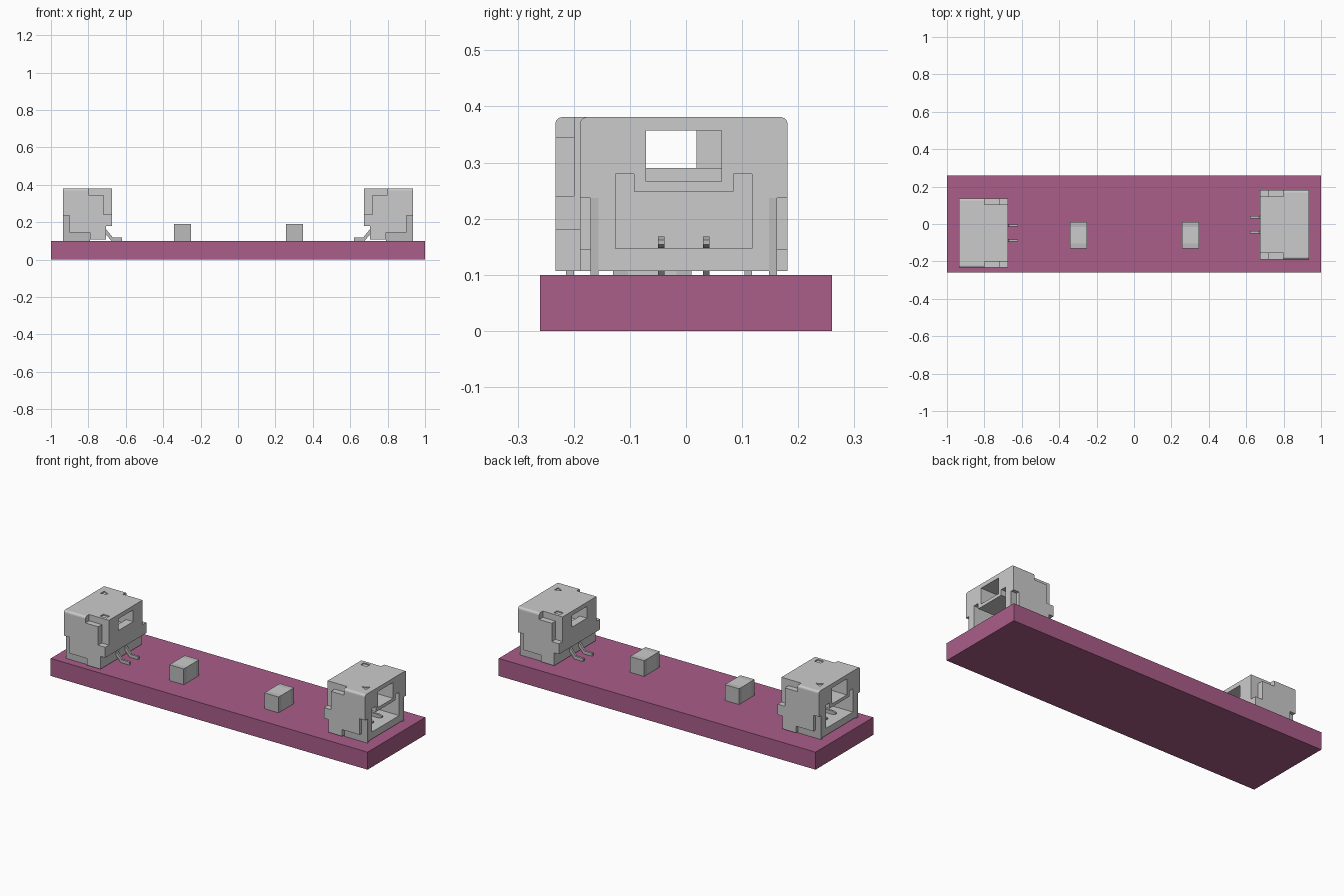
import bpy, bmesh, math

if "Cube" in bpy.data.objects:
    bpy.data.objects.remove(bpy.data.objects["Cube"])


def material(name, rgb):
    m = bpy.data.materials.new(name)
    m.diffuse_color = (*rgb, 1)
    m.use_nodes = True
    m.node_tree.nodes["Principled BSDF"].inputs["Base Color"].default_value = m.diffuse_color
    return m


BOARD = material("board_purple", (0.40, 0.11, 0.25))
METAL = material("metal_grey", (0.5, 0.5, 0.5))


def prism(name, pts, axis, lo, hi, mat=None):
    """Extrude a 2D outline along an axis: x takes (y,z), y takes (x,z), z takes (x,y)."""
    place = {"x": lambda u, v, t: (t, u, v),
             "y": lambda u, v, t: (u, t, v),
             "z": lambda u, v, t: (u, v, t)}[axis]
    bm = bmesh.new()
    a = [bm.verts.new(place(u, v, lo)) for u, v in pts]
    b = [bm.verts.new(place(u, v, hi)) for u, v in pts]
    bm.faces.new(a)
    bm.faces.new(b)
    for i in range(len(pts)):
        j = (i + 1) % len(pts)
        bm.faces.new((a[i], a[j], b[j], b[i]))
    bmesh.ops.recalc_face_normals(bm, faces=bm.faces)
    me = bpy.data.meshes.new(name)
    bm.to_mesh(me)
    bm.free()
    ob = bpy.data.objects.new(name, me)
    bpy.context.collection.objects.link(ob)
    if mat:
        me.materials.append(mat)
    return ob


def rect(u0, u1, v0, v1):
    return [(u0, v0), (u1, v0), (u1, v1), (u0, v1)]


def cut(ob, cutter):
    mod = ob.modifiers.new("cut", "BOOLEAN")
    mod.operation = "DIFFERENCE"
    mod.solver = "EXACT"
    mod.object = cutter
    bpy.context.view_layer.objects.active = ob
    bpy.ops.object.modifier_apply(modifier=mod.name)
    bpy.data.objects.remove(cutter)


# Circuit board
prism("board", rect(-1, 1, -0.26, 0.26), "z", 0, 0.1, BOARD)

# Chip components with metal end caps
for side, x in (("left", -0.297), ("right", 0.302)):
    prism(f"{side}_chip_body", rect(x - 0.045, x + 0.045, -0.103, -0.017), "z", 0.1, 0.19)
    for end, y in (("front", -0.13), ("back", -0.017)):
        prism(f"{side}_chip_cap_{end}", rect(x - 0.045, x + 0.045, y, y + 0.027), "z", 0.1, 0.19, METAL)

# Connector housing: outer block with rounded top edges
W, T, R = 0.185, 0.381, 0.012
arc = [(W - R + R * math.cos(a), T - R + R * math.sin(a))
       for a in (math.radians(d) for d in (0, 30, 60, 90))]
outline = [(-W, 0.107), (W, 0.107)] + arc + [(-y, z) for y, z in reversed(arc)]
housing = prism("right_connector_housing", outline, "x", 0.675, 0.935)

# Stepped rear shoulders and solder tab recesses on both sides
shoulder = [(0.66, 0.4), (0.80, 0.4), (0.80, 0.345), (0.72, 0.345), (0.72, 0.24), (0.66, 0.24)]
recess = [(0.79, 0.09), (0.79, 0.145), (0.9, 0.145), (0.9, 0.237), (0.95, 0.237), (0.95, 0.09)]
for y0, y1 in ((0.152, 0.2), (-0.2, -0.152)):
    cut(housing, prism("cutter", shoulder, "y", y0, y1))
    cut(housing, prism("cutter", recess, "y", y0, y1))

# Rear undercut, plug cavity, latch window
cut(housing, prism("cutter", rect(0.66, 0.705, 0.09, 0.18), "y", -0.2, 0.2))
cavity = [(-0.122, 0.147), (0.122, 0.147), (0.122, 0.28), (0.089, 0.28),
          (0.089, 0.248), (-0.089, 0.248), (-0.089, 0.28), (-0.122, 0.28)]
cut(housing, prism("cutter", cavity, "x", 0.735, 0.95))
cut(housing, prism("cutter", rect(-0.067, 0.067, 0.266, 0.357), "x", 0.72, 0.95))
cut(housing, prism("cutter", rect(-0.067, 0.067, 0.29, 0.357), "x", 0.66, 0.74))

# Shallow marks in the top
cut(housing, prism("cutter", [(0.862, -0.11), (0.9, -0.128), (0.9, -0.092)], "z", 0.375, 0.4))
cut(housing, prism("cutter", rect(0.702, 0.742, 0.107, 0.135), "z", 0.375, 0.4))

parts = [housing]

# Solder tabs
tab = [(0.79, 0.1), (0.935, 0.1), (0.935, 0.237), (0.9, 0.237), (0.9, 0.145), (0.79, 0.145)]
for side, y in (("front", -0.166), ("back", 0.152)):
    parts.append(prism(f"right_connector_tab_{side}", tab, "y", y, y + 0.014, METAL))

# Bent contact pins
pin = [(0.62, 0.1), (0.675, 0.1), (0.705, 0.132), (0.72, 0.148), (0.87, 0.148),
       (0.885, 0.154), (0.885, 0.162), (0.87, 0.168), (0.71, 0.168), (0.668, 0.117), (0.62, 0.117)]
for n, y in ((1, -0.04), (2, 0.04)):
    parts.append(prism(f"right_connector_pin_{n}", pin, "y", y - 0.006, y + 0.006, METAL))

# Second connector: turned half round and shifted
for ob in parts:
    twin = ob.copy()
    twin.name = ob.name.replace("right", "left")
    bpy.context.collection.objects.link(twin)
    twin.rotation_euler.z = math.pi
    twin.location.y = -0.048
    ob.location.y = -0.004
